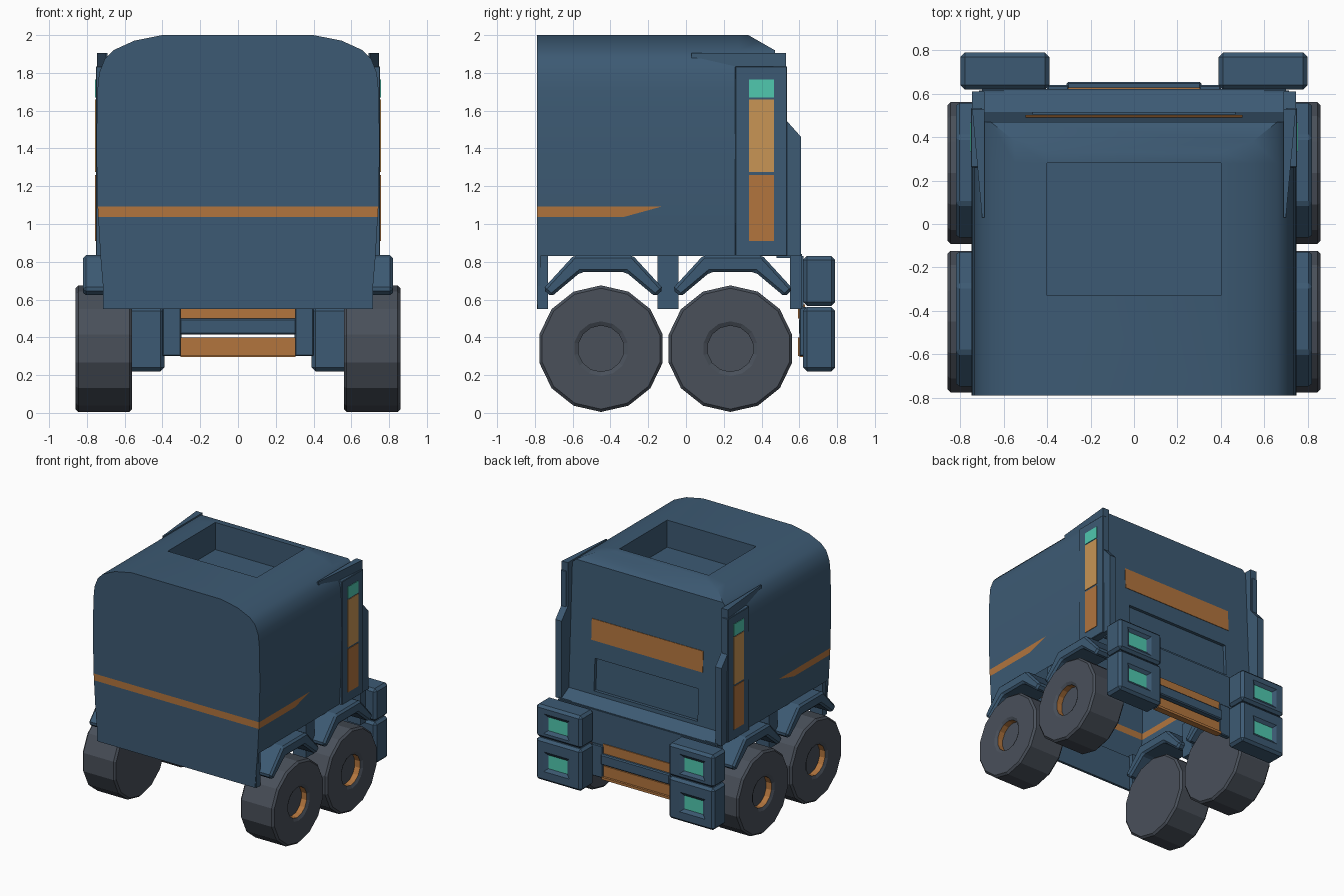
import bpy, bmesh, math

if "Cube" in bpy.data.objects:
    bpy.data.objects.remove(bpy.data.objects["Cube"])

def material(name, rgb):
    m = bpy.data.materials.new(name)
    m.diffuse_color = (*rgb, 1)
    m.use_nodes = True
    m.node_tree.nodes["Principled BSDF"].inputs["Base Color"].default_value = m.diffuse_color
    return m

BLUE = material("body blue", (0.046, 0.102, 0.172))
ORANGE = material("trim orange", (0.445, 0.178, 0.048))
LIGHT = material("light orange", (0.58, 0.30, 0.09))
TEAL = material("lamp teal", (0.08, 0.58, 0.43))
GREY = material("tyre grey", (0.067, 0.08, 0.102))

def finish(name, bm, mats, bevel=0, mirror=False, recalc=True):
    if recalc:
        bmesh.ops.recalc_face_normals(bm, faces=bm.faces)
    me = bpy.data.meshes.new(name)
    bm.to_mesh(me)
    bm.free()
    for m in mats:
        me.materials.append(m)
    ob = bpy.data.objects.new(name, me)
    bpy.context.collection.objects.link(ob)
    if bevel:
        b = ob.modifiers.new("bevel", 'BEVEL')
        b.width, b.segments = bevel, 1
    if mirror:
        ob.modifiers.new("mirror", 'MIRROR')
    return ob

def prism(name, pts, x0, x1, mat, bevel=0, mirror=False):
    """Side profile (y, z) extruded from x0 to x1; x1 may be a function of y."""
    bm = bmesh.new()
    out = x1 if callable(x1) else (lambda y: x1)
    a = [bm.verts.new((x0, y, z)) for y, z in pts]
    b = [bm.verts.new((out(y), y, z)) for y, z in pts]
    bm.faces.new(a)
    bm.faces.new(b[::-1])
    n = len(pts)
    for i in range(n):
        j = (i + 1) % n
        bm.faces.new((a[i], b[i], b[j], a[j]))
    return finish(name, bm, [mat], bevel, mirror)

def box(name, x, y, z, mat, bevel=0, mirror=False):
    pts = [(y[0], z[0]), (y[1], z[0]), (y[1], z[1]), (y[0], z[1])]
    return prism(name, pts, x[0], x[1], mat, bevel, mirror)

def back_y(z):
    """Sloping rear of the cab: roof chamfer above 1.92, steep wall below."""
    if z > 1.92:
        return 0.33 + (2 - z) / 0.08 * 0.14
    return 0.47 + (1.92 - z) / 1.09 * 0.05

# Cab shell: half cross-section lofted over four stations, open underneath
half = [(.728, .83), (.74, 1.037), (.743, 1.092), (.75, 1.4), (.745, 1.7), (.735, 1.8),
        (.705, 1.875), (.66, 1.92), (.55, 1.97), (.4, 2.0)]
sec = half + [(-x, z) for x, z in half[::-1]]
H, N = len(half), len(sec)
bm = bmesh.new()
grid = []
for s in range(4):
    row = []
    for x, z in sec:
        y = (-.79, -.13 if z == 1.092 else -.33, .28, back_y(z))[s]
        row.append(bm.verts.new((x, y, z)))
    grid.append(row)
for s in range(3):
    for i in range(N - 1):
        if s == 1 and i == H - 1:
            continue                       # roof hatch opening
        f = bm.faces.new((grid[s][i], grid[s + 1][i], grid[s + 1][i + 1], grid[s][i + 1]))
        f.material_index = int(s == 0 and i in (1, N - 3))
for i in range(H - 1):                     # front panel strips with the stripe
    f = bm.faces.new((grid[0][i], grid[0][i + 1], grid[0][N - 2 - i], grid[0][N - 1 - i]))
    f.material_index = int(i == 1)
bm.faces.new(grid[3][7:N - 7])             # chamfer at the rear of the roof
cab = finish("cab_shell", bm, [BLUE, ORANGE])
bpy.context.view_layer.objects.active = cab
cab.select_set(True)
bpy.ops.object.shade_smooth_by_angle(angle=math.radians(32))

# Roof hatch pocket
bm = bmesh.new()
rect = [(-.4, -.33), (.4, -.33), (.4, .28), (-.4, .28)]
top = [bm.verts.new((x, y, 2.0)) for x, y in rect]
low = [bm.verts.new((x, y, 1.78)) for x, y in rect]
for i in range(4):
    j = (i + 1) % 4
    bm.faces.new((top[j], top[i], low[i], low[j]))
bm.faces.new(low)
bmesh.ops.reverse_faces(bm, faces=[f for f in bm.faces if len(f.verts) == 4 and f.normal.z < -.5])
finish("roof_hatch", bm, [BLUE], recalc=False)

# Rear wall with a recessed panel
bm = bmesh.new()
hole = [(0, 1.18), (.465, 1.18), (.465, .92), (0, .92)]
for s in (1, -1):
    ring = [(0, .83)] + half[:8] + [(0, 1.92)] + hole
    vs = [bm.verts.new((s * x, back_y(z), z)) for x, z in ring]
    bm.faces.new(vs if s < 0 else vs[::-1])
    rim = vs[-4:]
    deep = [bm.verts.new(v.co) for v in rim]
    for v in deep:
        v.co.y -= 0.025
    for i in range(3):
        bm.faces.new((rim[i], rim[i + 1], deep[i + 1], deep[i]))
    bm.faces.new(deep)
for f in bm.faces:
    f.normal_update()
    if f.normal.y < -.5:
        f.normal_flip()
finish("rear_wall", bm, [BLUE], recalc=False)

# Rear window band and ledge below the wall
prism("rear_window", [(back_y(z) + d, z) for z, d in ((1.32, -.01), (1.32, .004), (1.49, .004), (1.49, -.01))],
      -.5, .5, ORANGE)
prism("rear_ledge", [(.48, .89), (.516, .89), (.615, .835), (.615, .82), (.48, .82)], -.7, .7, BLUE)

# Rear side pillars with door frame and window strips
prism("pillar", [(.03, 1.905), (.53, 1.905), (.53, 1.55), (.61, 1.46), (.61, .83), (.03, .83)],
      .69, lambda y: .70 + .046 * min(1, (y - .03) / .45), BLUE, mirror=True)
box("door_frame", (.70, .752), (.26, .535), (.83, 1.835), BLUE, .004, True)
for name, z0, z1, mat in (("upper_lamp", 1.67, 1.765, TEAL), ("side_window", 1.275, 1.66, LIGHT),
                          ("lower_side_panel", .91, 1.26, ORANGE)):
    box(name, (.748, .756), (.333, .467), (z0, z1), mat, 0, True)

# Front skirt, and skirt posts between the wheel arches
bm = bmesh.new()
bmesh.ops.create_cube(bm, size=1)
for v in bm.verts:
    v.co.x = math.copysign(.728 if v.co.z > 0 else .705, v.co.x)
    v.co.y = -.79 if v.co.y < 0 else -.77
    v.co.z = .83 if v.co.z > 0 else .55
finish("front_skirt", bm, [BLUE])
for name, y0, y1 in (("front_post", -.785, -.73), ("middle_post", -.15, -.04), ("rear_post", .55, .615)):
    box(name, (.60, .715), (y0, y1), (.55, .84), BLUE, 0, True)

# Fenders and wheels
def wheel(name, cy):
    bm = bmesh.new()
    prof = [(.32, .56), (.335, .575), (.335, .845), (.32, .86), (.145, .86), (.122, .848), (.122, .80)]
    rings = []
    for r, x in prof:
        rings.append([bm.verts.new((x, cy + r * math.sin(k * math.tau / 14),
                                    .34 + r * math.cos(k * math.tau / 14))) for k in range(14)])
    bm.faces.new(rings[0])
    bm.faces.new(rings[-1][::-1])
    for p in range(len(prof) - 1):
        for k in range(14):
            j = (k + 1) % 14
            f = bm.faces.new((rings[p][k], rings[p][j], rings[p + 1][j], rings[p + 1][k]))
            f.material_index = int(p == 5)
    finish(name, bm, [GREY, ORANGE], 0, True)

for name, cy in (("front", -.45), ("rear", .235)):
    wheel(name + "_wheels", cy)
    c = cy + .012
    outer = [(-.32, .655), (-.155, .835), (.155, .835), (.32, .655)]
    inner = [(.275, .615), (.12, .745), (-.12, .745), (-.275, .615)]
    prism(name + "_fenders", [(c + y, z) for y, z in outer + inner], .55, .82, BLUE, .015, True)

# Rear bumper with orange grille
box("bumper_wall", (-.70, .70), (.575, .622), (.56, .83), BLUE)
box("bumper_post", (.30, .40), (.60, .64), (.30, .56), BLUE, .006, True)
box("bumper_bar", (-.31, .31), (.597, .655), (.415, .50), BLUE, .008)
box("grille_upper", (-.305, .305), (.592, .63), (.50, .575), ORANGE)
box("grille_lower", (-.305, .305), (.592, .632), (.30, .40), ORANGE)
box("grille_lip", (-.305, .305), (.60, .65), (.295, .315), ORANGE)

# Rear lamp boxes with sunken lenses
for name, z0, z1 in (("upper_lamp_box", .567, .83), ("lower_lamp_box", .22, .56)):
    bm = bmesh.new()
    bmesh.ops.create_cube(bm, size=1)
    zc = (z0 + z1) / 2
    for v in bm.verts:
        v.co = (.595 + v.co.x * .41, .705 + v.co.y * .17, zc + v.co.z * (z1 - z0))
    bmesh.ops.bevel(bm, geom=bm.edges[:], offset=.02, segments=1, affect='EDGES')
    bm.normal_update()
    face = max(bm.faces, key=lambda f: f.calc_center_median().y)
    for w, h, y in ((.115, .08, .79), (.085, .055, .772)):
        bmesh.ops.inset_individual(bm, faces=[face], thickness=.01)
        for v in face.verts:
            v.co = (.61 + math.copysign(w, v.co.x - .6), y, zc - .01 + math.copysign(h, v.co.z - zc + .01))
    face.material_index = 1
    finish(name, bm, [BLUE, TEAL], 0, True)
